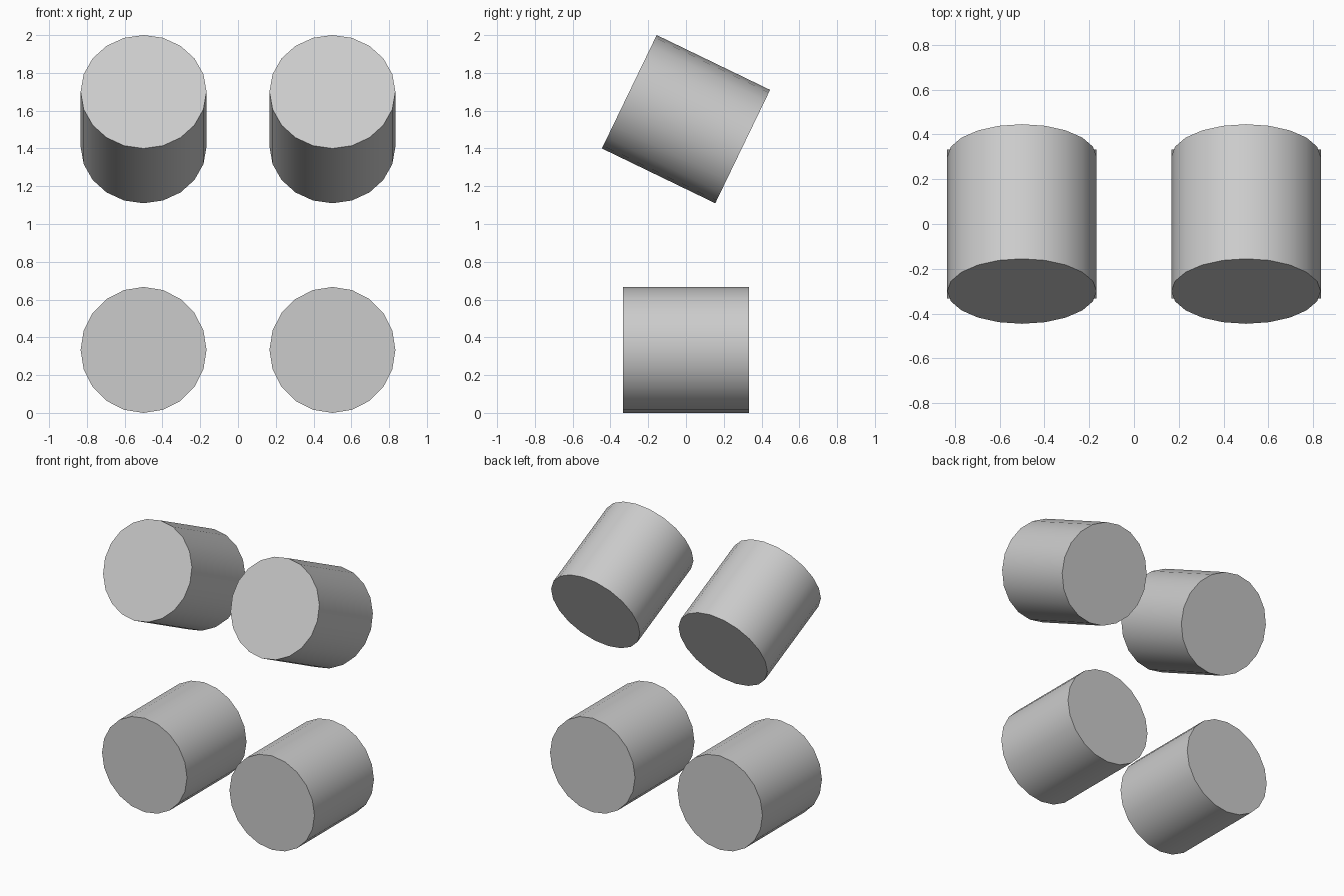
import bpy
from math import radians, pi

if "Cube" in bpy.data.objects:
    bpy.data.objects.remove(bpy.data.objects["Cube"])

R = 1 / 3      # cylinder radius and half length
SIDES = 20


def drum(name, x, z, tilt):
    # cylinder lying along y, optionally pitched downward toward the back
    bpy.ops.mesh.primitive_cylinder_add(vertices=SIDES, radius=R, depth=2 * R,
                                        location=(x, 0, z),
                                        rotation=(pi / 2 - tilt, 0, 0))
    ob = bpy.context.object
    ob.name = name
    bpy.ops.object.shade_smooth_by_angle(angle=radians(30))


# lower pair lies level, upper pair leans
for side, x in (("left", -0.5), ("right", 0.5)):
    drum("lower_cylinder_" + side, x, R, 0)
    drum("upper_cylinder_" + side, x, 1.555, radians(25.8))
